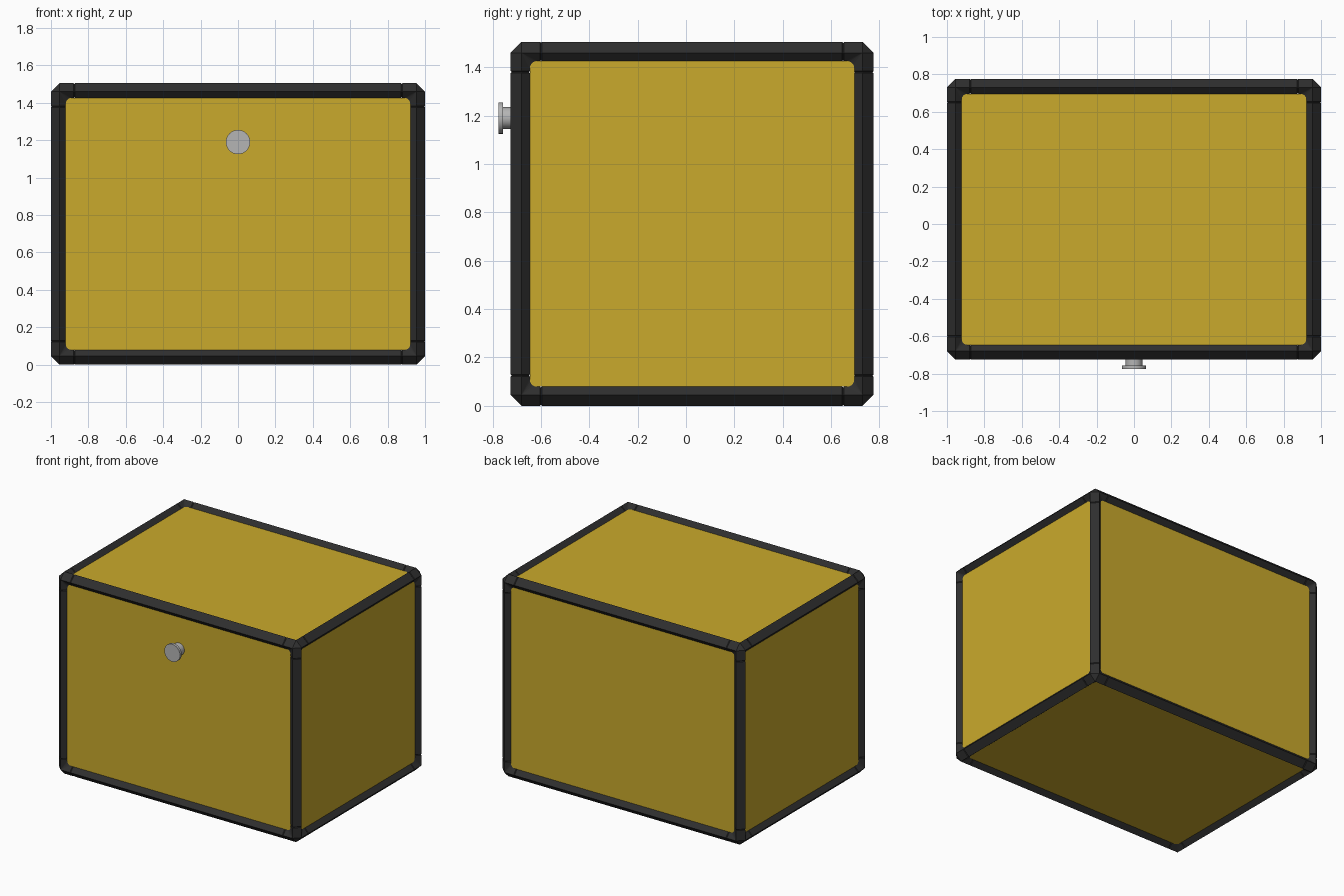
import bpy, bmesh, math
from mathutils import Vector, Matrix

cube = bpy.data.objects.get("Cube")
if cube:
    bpy.data.objects.remove(cube, do_unlink=True)


def material(name, color, rough=0.6):
    m = bpy.data.materials.new(name)
    m.use_nodes = True
    m.diffuse_color = (*color, 1)
    bsdf = m.node_tree.nodes["Principled BSDF"]
    bsdf.inputs["Base Color"].default_value = (*color, 1)
    bsdf.inputs["Roughness"].default_value = rough
    return m


YELLOW = material("yellow panel", (0.59, 0.4, 0.025))
BLACK = material("black frame", (0.028, 0.028, 0.028))
GREY = material("grey metal", (0.46, 0.46, 0.46))

SIZE = Vector((2.0, 1.5, 1.505))
CENTRE = Vector((0, 0.025, SIZE.z / 2))
CHAMFER, LIP, RADIUS, ARC = 0.045, 0.034, 0.03, 5
CORNER, GROOVE = 0.125, 0.004
DEPTH = 0.03


def add_mesh(name, bm, mat):
    mesh = bpy.data.meshes.new(name)
    bm.to_mesh(mesh)
    bm.free()
    mesh.materials.append(mat)
    ob = bpy.data.objects.new(name, mesh)
    bpy.context.collection.objects.link(ob)
    return ob


def rounded_corner(p, before, after, normal):
    """Arc of the recessed panel outline next to the ridge corner p."""
    e1, e2 = (before - p).normalized(), (after - p).normalized()
    centre = p + (LIP + RADIUS) * (e1 + e2) - DEPTH * normal
    steps = [math.pi / 2 * k / ARC for k in range(ARC + 1)]
    return [centre - RADIUS * (e2 * math.cos(t) + e1 * math.sin(t)) for t in steps]


def panel_name(n):
    axis = max(range(3), key=lambda i: abs(n[i]))
    pair = (("right", "left"), ("front", "back"), ("bottom", "top"))[axis]
    return pair[n[axis] > 0] + "_panel"


# Chamfered box that becomes the frame
bm = bmesh.new()
bmesh.ops.create_cube(bm, size=1, matrix=Matrix.Translation(CENTRE) @ Matrix.Diagonal((*SIZE, 1)))
bmesh.ops.bevel(bm, geom=bm.edges[:], offset=CHAMFER, offset_type='OFFSET',
                segments=1, profile=0.5, affect='EDGES')
bm.normal_update()
sides = sorted(bm.faces, key=lambda f: f.calc_area())[-6:]

# Replace each side by a sloping lip around a recessed panel
for side in sides:
    normal, ridge = side.normal.copy(), list(side.verts)
    count = len(ridge)
    arcs = [rounded_corner(v.co, ridge[i - 1].co, ridge[(i + 1) % count].co, normal)
            for i, v in enumerate(ridge)]

    panel = bmesh.new()
    panel.faces.new([panel.verts.new(co) for arc in arcs for co in arc])
    panel.normal_update()
    add_mesh(panel_name(normal), panel, YELLOW)

    inner = [[bm.verts.new(co) for co in arc] for arc in arcs]
    for i, v in enumerate(ridge):
        j = (i + 1) % count
        bm.faces.new((v, ridge[j], inner[j][0], inner[i][-1]))
        for a, b in zip(inner[i], inner[i][1:]):
            bm.faces.new((v, b, a))
bmesh.ops.delete(bm, geom=sides, context='FACES_ONLY')

# Fine grooves where the rails meet the corner pieces
for axis in range(3):
    direction = Vector([float(i == axis) for i in range(3)])
    for sign in (-1, 1):
        seam = CENTRE + direction * sign * (SIZE[axis] / 2 - CORNER)
        for shift in (-GROOVE, GROOVE, 0):
            cut = bmesh.ops.bisect_plane(bm, geom=bm.verts[:] + bm.edges[:] + bm.faces[:],
                                         dist=1e-5, plane_co=seam + direction * shift,
                                         plane_no=direction)
        bm.normal_update()
        for v in [g for g in cut["geom_cut"] if isinstance(g, bmesh.types.BMVert)]:
            v.co -= v.normal * GROOVE
add_mesh("frame", bm, BLACK)


# Round knob on the front panel
def knob_part(name, radius, y_front, y_back):
    bpy.ops.mesh.primitive_cylinder_add(
        vertices=32, radius=radius, depth=y_back - y_front,
        location=(0, (y_front + y_back) / 2, 1.19), rotation=(math.pi / 2, 0, 0))
    ob = bpy.context.object
    ob.name = name
    ob.data.materials.append(GREY)
    bpy.ops.object.shade_smooth_by_angle()


knob_part("knob_head", 0.065, -0.775, -0.756)
knob_part("knob_neck", 0.045, -0.757, -0.68)
